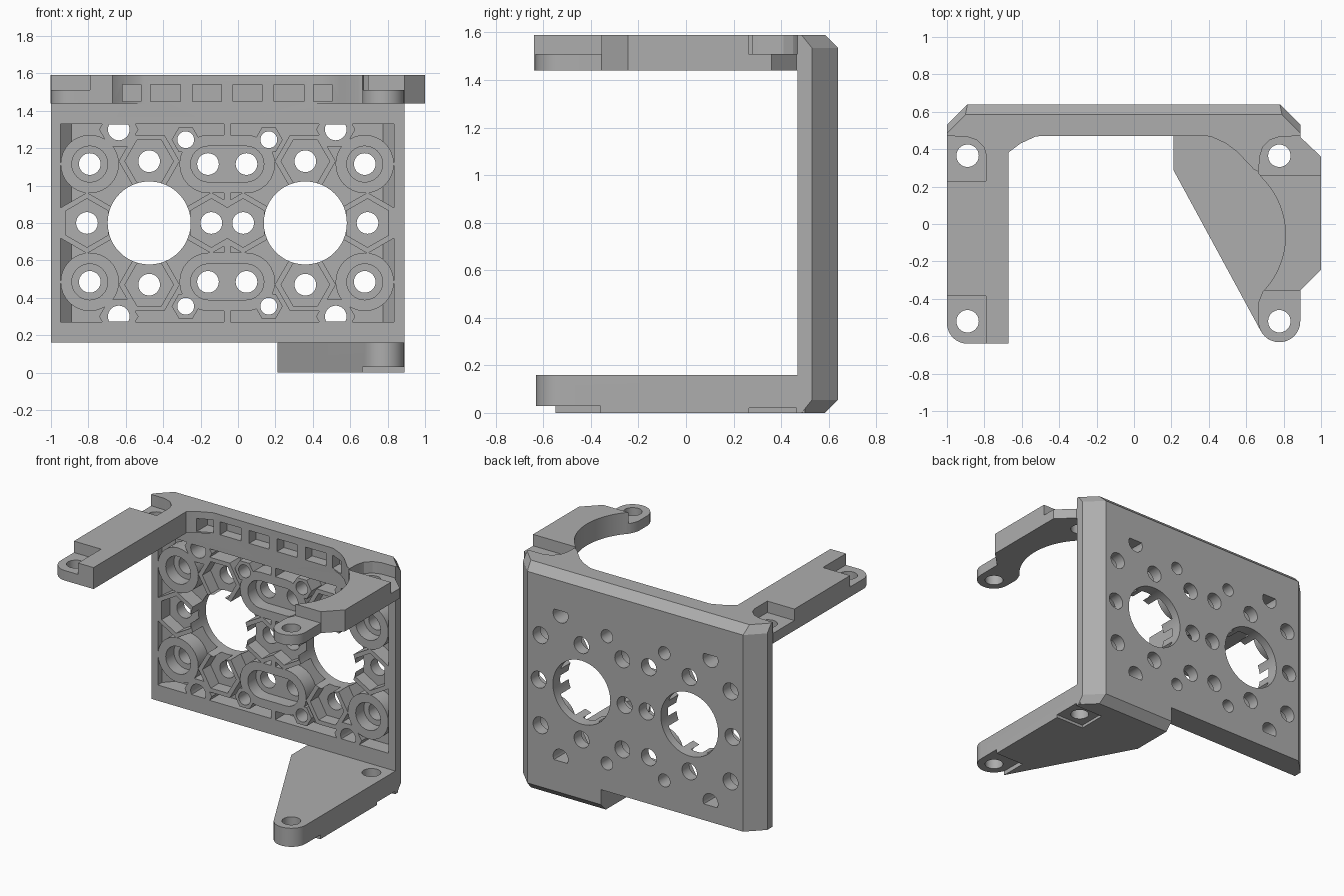
import bpy, bmesh
from math import cos, sin, radians, pi

if "Cube" in bpy.data.objects:
    bpy.data.objects.remove(bpy.data.objects["Cube"])

CX, CZ = -0.0575, 0.80            # centre of the mounting pattern
FRONT, FLOOR, BACK = 0.47, 0.58, 0.64

grey = bpy.data.materials.new("mid_grey")
grey.use_nodes = True
colour = (0.42, 0.42, 0.42, 1)
grey.diffuse_color = colour
grey.node_tree.nodes["Principled BSDF"].inputs["Base Color"].default_value = colour


def loft(name, rings):
    """Closed solid through a list of matching vertex rings."""
    bm = bmesh.new()
    rows = [[bm.verts.new(p) for p in ring] for ring in rings]
    n = len(rows[0])
    for a, b in zip(rows, rows[1:]):
        for i in range(n):
            bm.faces.new((a[i], a[(i + 1) % n], b[(i + 1) % n], b[i]))
    bm.faces.new(rows[0])
    bm.faces.new(rows[-1])
    bmesh.ops.recalc_face_normals(bm, faces=bm.faces)
    mesh = bpy.data.meshes.new(name)
    bm.to_mesh(mesh)
    bm.free()
    mesh.materials.append(grey)
    obj = bpy.data.objects.new(name, mesh)
    bpy.context.collection.objects.link(obj)
    return obj


def prism_z(name, pts, lo, hi):
    return loft(name, [[(x, y, z) for x, y in pts] for z in (lo, hi)])


def prism_y(name, pts, lo, hi):
    return loft(name, [[(x, y, z) for x, z in pts] for y in (lo, hi)])


def box(name, x0, x1, y0, y1, z0, z1):
    return prism_z(name, [(x0, y0), (x1, y0), (x1, y1), (x0, y1)], z0, z1)


def arc(cx, cy, r, a0, a1, n=12):
    return [(cx + r * cos(radians(a0 + (a1 - a0) * i / n)),
             cy + r * sin(radians(a0 + (a1 - a0) * i / n))) for i in range(n + 1)]


def disc(cx, cy, r, n=32, turn=0):
    return [(cx + r * cos(turn + 2 * pi * i / n),
             cy + r * sin(turn + 2 * pi * i / n)) for i in range(n)]


def slot(cx, cy, half, r):
    return arc(cx + half, cy, r, -90, 90) + arc(cx - half, cy, r, 90, 270)


def combine(target, tool, op="DIFFERENCE"):
    mod = target.modifiers.new("join", "BOOLEAN")
    mod.operation, mod.solver, mod.object = op, "EXACT", tool
    bpy.context.view_layer.update()
    deps = bpy.context.evaluated_depsgraph_get()
    mesh = bpy.data.meshes.new_from_object(target.evaluated_get(deps))
    target.modifiers.clear()
    target.data = mesh
    bpy.data.objects.remove(tool)


def mirrored(dx, dz):
    """Pattern positions mirrored about its centre."""
    return [(CX + sx * dx, CZ + sz * dz)
            for sx in ((-1, 1) if dx else (1,)) for sz in ((-1, 1) if dz else (1,))]


# Back plate with chamfered rear edges
def outline(inset, z):
    s = 0.53 - inset * 0.8
    b = BACK - inset
    return [(-1, FRONT, z), (-1, s, z), (-0.89 - inset * 0.2, b, z),
            (0.78 + inset * 0.2, b, z), (0.89, s, z), (0.89, FRONT, z)]


plate = loft("mounting_bracket", [outline(0.055, 0), outline(0, 0.055),
                                  outline(0, 1.535), outline(0.055, 1.59)])
combine(plate, box("foot_cut", -1.1, 0.21, 0.3, 0.8, -0.1, 0.16))

# Pocket field, leaving walls around every mount
pocket = prism_z("pocket", [(-0.95, 0.4), (-0.95, 0.515), (-0.89, FLOOR), (0.775, FLOOR),
                            (0.835, 0.515), (0.835, 0.4)], 0.27, 1.33)
corner, upper = mirrored(0.735, 0.315), mirrored(0.4175, 0.33)
sides = mirrored(0.75, 0) + mirrored(0.085, 0)
edge, small, slots = mirrored(0.58, 0.5), mirrored(0.222, 0.445), mirrored(0, 0.315)
bores = mirrored(0.4175, 0)

walls = [disc(x, z, 0.156) for x, z in corner]
walls += [disc(x, z, 0.163, 6) for x, z in upper]
walls += [disc(x, z, 0.163, 6, pi / 6) for x, z in sides]
walls += [disc(x, z, 0.105, 6) for x, z in edge]
walls += [disc(x, z, 0.075, 6) for x, z in small]
walls += [slot(x, z, 0.1, 0.156) for x, z in slots]
walls += [[(CX - 0.017, z - 0.3), (CX + 0.017, z - 0.3), (CX + 0.017, z + 0.3),
           (CX - 0.017, z + 0.3)] for z in (0.45, 1.15)]
for pts in walls:
    combine(pocket, prism_y("wall", pts, 0.35, 0.62))
combine(plate, pocket)

# Round, hexagonal and slotted counterbores
seats = [disc(x, z, 0.096) for x, z in corner]
seats += [disc(x, z, 0.13, 6) for x, z in upper]
seats += [disc(x, z, 0.13, 6, pi / 6) for x, z in sides]
seats += [slot(x, z, 0.1, 0.096) for x, z in slots]
for pts in seats:
    combine(plate, prism_y("seat", pts, 0.35, 0.56))

# Through holes
holes = [disc(x, z, 0.058) for x, z in corner + upper + sides + mirrored(0.103, 0.315)]
holes += [disc(x, z, 0.045) for x, z in small]
holes += [disc(x, z, 0.222, 48) for x, z in bores]
holes += [[(x + a, min(max(z + b, 0.27), 1.33)) for a, b in arc(0, 0, 0.058, t, t + 235, 20)]
          for (x, z), t in zip(edge, (-27.5, 152.5) * 2)]
for pts in holes:
    combine(plate, prism_y("hole", pts, 0.35, 0.8))

# Upper left-hand rail with lowered lugs
rail = prism_z("rail", arc(-0.89, -0.53, 0.11, 180, 270) + [(-0.67, -0.64), (-0.67, 0.5),
                                                           (-1, 0.5)], 1.44, 1.59)
combine(rail, box("lug_cut", -1.1, -0.79, -0.8, -0.385, 1.51, 1.7))
combine(rail, box("lug_cut", -1.1, -0.79, 0.23, 0.6, 1.51, 1.7))

# Upper curved arm with lowered lugs
arm = prism_z("arm", [(0.665, 0.5), (0.665, 0.27)] + arc(0.375, -0.06, 0.435, 44, -44, 24)
              + [(0.665, -0.42)] + arc(0.777, -0.52, 0.112, 180, 360, 16)
              + [(0.889, -0.355), (1, -0.245), (1, 0.36), (0.889, 0.465), (0.889, 0.5)],
              1.44, 1.59)
combine(arm, box("lug_cut", 0.5, 1.1, -0.8, -0.355, 1.51, 1.7))
combine(arm, box("lug_cut", 0.5, 1.1, 0.262, 0.6, 1.51, 1.7))

# Curved shelf joining the arms to the plate
half = [(0.945, 0.47), (0.84, 0.468), (0.785, 0.45), (0.745, 0.41), (0.73, 0.36), (0.724, 0.28),
        (0.70, 0.29), (0.61, 0.385), (0.55, 0.43), (0.47, 0.467), (0.36, 0.482)]
half = [(dx, y) for dx, y in half]
front = [(CX - dx, y) for dx, y in half] + [(CX + dx, y) for dx, y in reversed(half)]
shelf = prism_z("shelf", front + [(0.8, 0.52), (-0.91, 0.52)], 1.44, 1.59)

# Lower triangular foot with relieved underside
foot = prism_z("foot", [(0.21, 0.5), (0.21, 0.29)] + arc(0.777, -0.52, 0.112, 208, 360, 16)
               + [(0.889, 0.5)], 0, 0.16)
combine(foot, box("lug_cut", 0.665, 1, -0.8, -0.36, -0.1, 0.03))
combine(foot, box("lug_cut", 0.67, 1, 0.265, 0.465, -0.1, 0.02))

for part in (rail, arm, shelf, foot):
    combine(plate, part, "UNION")

# Windows under the shelf lip
for s in (-1, 1):
    for a, b in ((0.03, 0.185), (0.25, 0.41), (0.46, 0.56)):
        lo, hi = sorted((CX + s * a, CX + s * b))
        combine(plate, box("window", lo, hi, 0.3, 0.545, 1.45, 1.54))

# Vertical screw holes in the lugs
for x, y, z in ((-0.89, 0.365, 1.5), (-0.89, -0.52, 1.5), (0.777, 0.365, 1.5),
                (0.777, -0.52, 1.5), (0.777, 0.365, 0.1), (0.777, -0.52, 0.1)):
    combine(plate, prism_z("screw_hole", disc(x, y, 0.06), z - 0.2, z + 0.2))

# Smooth round walls, keep edges crisp
bpy.ops.object.select_all(action="DESELECT")
plate.select_set(True)
bpy.context.view_layer.objects.active = plate
bpy.ops.object.shade_smooth_by_angle(angle=radians(25))
